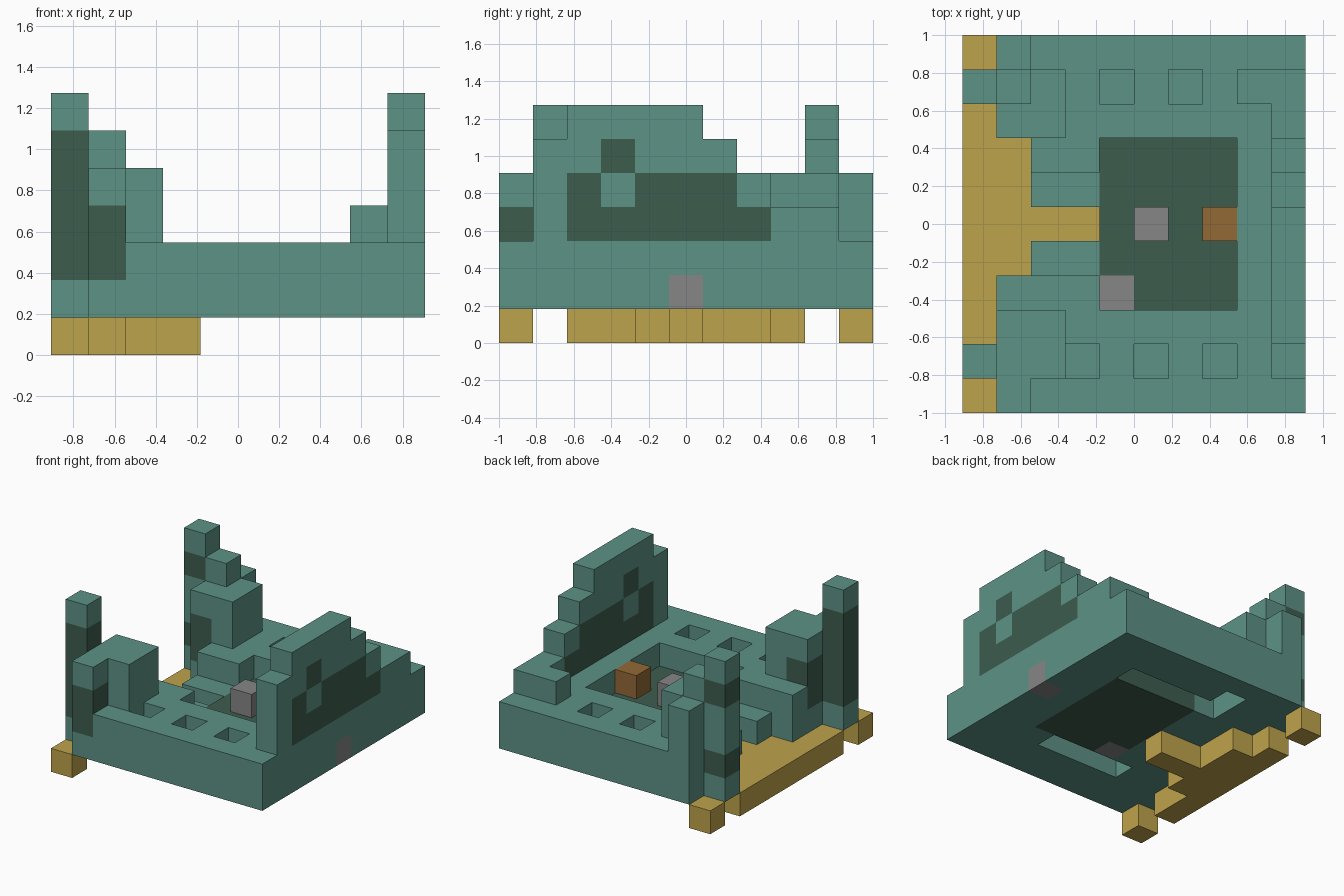
import bpy
import bmesh
from mathutils import Vector

cube = bpy.data.objects.get("Cube")
if cube:
    bpy.data.objects.remove(cube, do_unlink=True)

U = 2 / 11                                # edge of one block
ORIGIN = Vector((-5 * U, -1, 0))


def make_material(name, colour):
    mat = bpy.data.materials.new(name)
    mat.use_nodes = True
    mat.diffuse_color = (*colour, 1)
    mat.node_tree.nodes["Principled BSDF"].inputs["Base Color"].default_value = (*colour, 1)
    return mat


MATERIALS = {
    "teal": make_material("teal stone", (0.109, 0.287, 0.235)),
    "dark": make_material("dark moss", (0.047, 0.107, 0.076)),
    "sand": make_material("sand", (0.515, 0.366, 0.072)),
    "grey": make_material("grey stone", (0.239, 0.239, 0.239)),
    "brown": make_material("brown wood", (0.292, 0.144, 0.037)),
}
NAMES = list(MATERIALS)
blocks = {}                               # grid cell -> (part, colour)


def span(v):
    return range(v[0], v[1] + 1) if isinstance(v, tuple) else (v,)


def cells(x, y, z):
    return [(i, j, k) for i in span(x) for j in span(y) for k in span(z)]


def fill(part, colour, x, y, z):
    for c in cells(x, y, z):
        blocks[c] = (part, colour)


def carve(x, y, z):
    for c in cells(x, y, z):
        blocks.pop(c, None)


def paint(colour, x, y, z):
    for c in cells(x, y, z):
        blocks[c] = (blocks[c][0], colour)


# Base slab with pit, doorway, steps and small wells
fill("base", "teal", (1, 9), (0, 10), (1, 2))
carve((4, 7), (3, 7), (1, 2))
carve(1, (4, 7), (1, 2))
carve((2, 3), 5, (1, 2))
for y in (4, 6):
    carve((2, 3), y, 2)
for x, y in ((3, 1), (5, 1), (7, 1), (4, 9), (6, 9)):
    carve(x, y, 2)
paint("grey", 9, 5, 1)

# Hollows in the underside
carve((3, 7), 8, 1)
carve(3, 9, 1)
carve((3, 6), 2, 1)

# Pit floor and the blocks standing in it
fill("pit_floor", "dark", (4, 7), (3, 7), 1)
paint("grey", 4, 3, 1)
fill("loose_stone", "grey", 5, 5, 2)
fill("wooden_crate", "brown", 7, 5, 2)

# Sandy shore
fill("shore", "sand", 0, (2, 8), 0)
fill("shore", "sand", 1, (4, 7), 0)
fill("shore", "sand", (2, 3), 5, 0)
for y in (0, 10):
    fill("shore", "sand", 0, y, 0)

# Stepped side wall with moss
for y, top in ((1, 5), ((2, 5), 6), (6, 5), (7, 4), ((8, 9), 3)):
    fill("side_wall", "teal", 9, y, (3, top))
fill("side_wall", "teal", 8, 9, 3)
paint("dark", 9, (2, 7), 3)
paint("dark", 9, 2, 4)
paint("dark", 9, (4, 6), 4)
paint("dark", 9, 3, 5)

# Front tower
fill("front_tower", "teal", (1, 2), (1, 2), (3, 4))
fill("front_tower", "teal", 1, 0, (3, 4))
paint("dark", 1, (0, 2), (2, 3))
fill("front_pillar", "teal", 0, 1, (1, 6))
paint("dark", 0, 1, (2, 5))

# Back tower
fill("back_tower", "teal", (1, 2), (8, 9), (3, 4))
fill("back_tower", "teal", 1, 10, (3, 4))
fill("back_tower", "teal", 1, 9, 5)
paint("dark", 1, 8, (2, 3))
fill("back_pillar", "teal", 0, 9, (1, 6))
for z in (2, 5):
    paint("dark", 0, 9, z)


def build(part):
    """Skin a part's blocks, leaving out faces hidden between blocks."""
    bm = bmesh.new()
    for cell, (owner, colour) in blocks.items():
        if owner != part:
            continue
        centre = Vector(cell) + Vector((0.5, 0.5, 0.5))
        for axis in range(3):
            for sign in (-1, 1):
                n = Vector((0, 0, 0))
                n[axis] = sign
                if tuple(int(v) for v in Vector(cell) + n) in blocks:
                    continue
                a = Vector((0, 0, 0))
                a[(axis + 1) % 3] = 0.5
                b = n.cross(a)
                mid = centre + n / 2
                corners = (mid + a + b, mid - a + b, mid - a - b, mid + a - b)
                face = bm.faces.new([bm.verts.new(ORIGIN + p * U) for p in corners])
                face.material_index = NAMES.index(colour)
    bmesh.ops.remove_doubles(bm, verts=bm.verts[:], dist=U / 100)
    bmesh.ops.dissolve_limit(bm, angle_limit=0.01, verts=bm.verts[:],
                             edges=bm.edges[:], delimit={"MATERIAL", "NORMAL"})
    mesh = bpy.data.meshes.new(part)
    bm.to_mesh(mesh)
    bm.free()
    for mat in MATERIALS.values():
        mesh.materials.append(mat)
    bpy.context.collection.objects.link(bpy.data.objects.new(part, mesh))


for part in sorted({owner for owner, _ in blocks.values()}):
    build(part)
